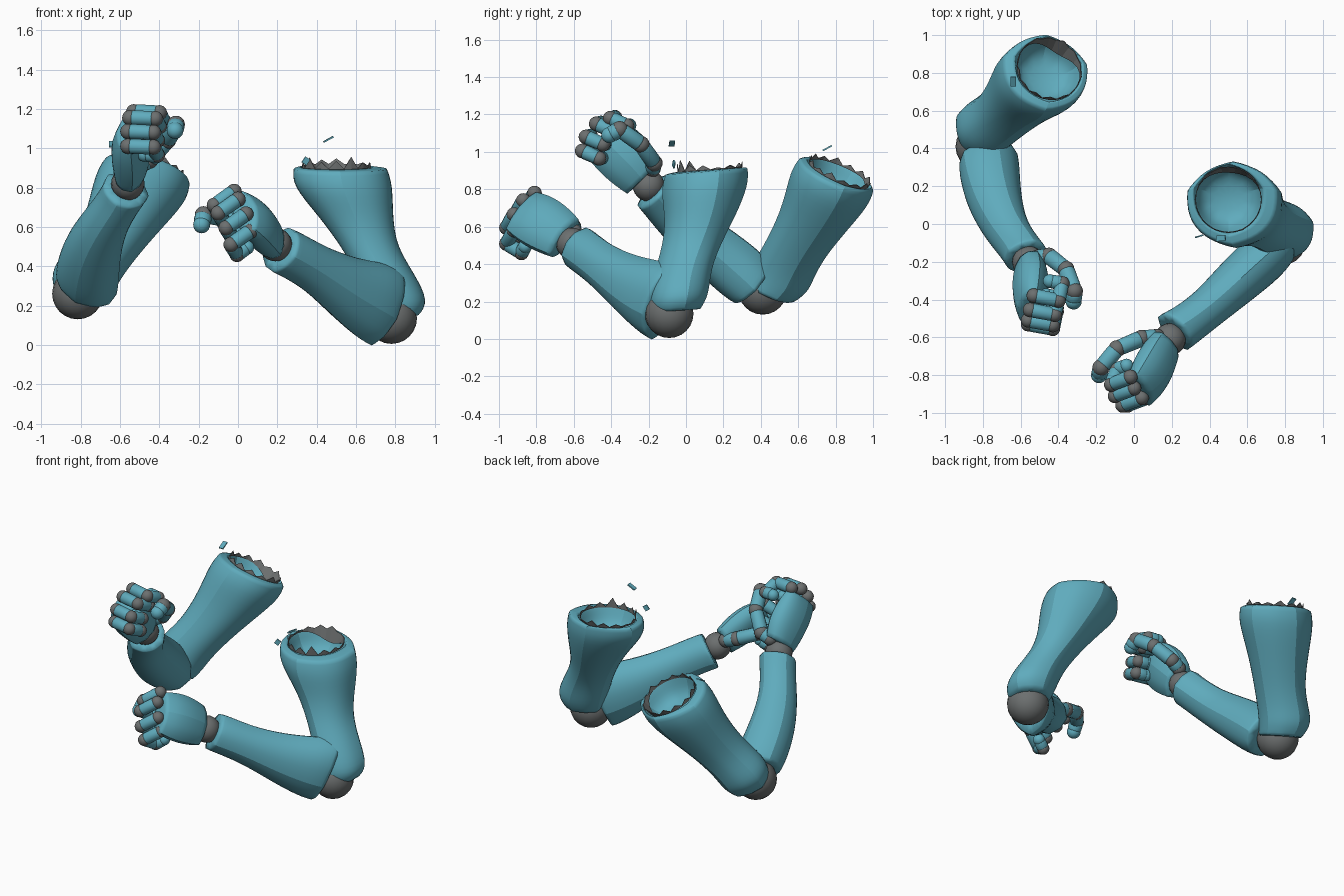
import bpy, bmesh, math, random
from mathutils import Vector as V, Matrix

random.seed(4)
if "Cube" in bpy.data.objects:
    bpy.data.objects.remove(bpy.data.objects["Cube"])


def material(name, rgb):
    m = bpy.data.materials.new(name)
    m.use_nodes = True
    m.diffuse_color = (*rgb, 1)
    m.node_tree.nodes["Principled BSDF"].inputs["Base Color"].default_value = (*rgb, 1)
    return m


teal = material("teal shell", (0.115, 0.41, 0.51))
grey = material("joint grey", (0.15, 0.16, 0.16))


def finish(bm, name, mat, smooth=True):
    bmesh.ops.recalc_face_normals(bm, faces=bm.faces)
    me = bpy.data.meshes.new(name)
    for f in bm.faces:
        f.smooth = smooth
    bm.to_mesh(me)
    bm.free()
    ob = bpy.data.objects.new(name, me)
    bpy.context.collection.objects.link(ob)
    me.materials.append(mat)
    return ob


def frame(normal, side):
    n = V(normal).normalized()
    a = V(side)
    a = (a - n * a.dot(n)).normalized()
    return a, n.cross(a), n


def loft(name, sections, normal, side, sharp_ends=(0, -1)):
    """Subdivided shell through elliptical sections (centre, half width, half depth)."""
    a, b, _ = frame(normal, side)
    bm = bmesh.new()
    crease = bm.edges.layers.float.new("crease_edge")
    sides = 10
    rings = []
    for c, ra, rb in sections:
        ring = []
        for i in range(sides):
            t = math.tau * (i + 0.5) / sides
            ring.append(bm.verts.new(V(c) + (a * ra * math.cos(t) + b * rb * math.sin(t)) * 1.06))
        rings.append(ring)
    for lo, hi in zip(rings, rings[1:]):
        for i in range(sides):
            j = (i + 1) % sides
            bm.faces.new((lo[i], lo[j], hi[j], hi[i]))
    bm.faces.new(rings[0])
    bm.faces.new(rings[-1])
    # long ridges down the shell
    for lo, hi in zip(rings, rings[1:]):
        for i in (0, 2, 4, 7):
            e = bm.edges.get((lo[i], hi[i]))
            e[crease] = 0.5
            e.smooth = False
    for k in sharp_ends:
        for i in range(sides):
            bm.edges.get((rings[k][i], rings[k][i - 1]))[crease] = 0.75
    ob = finish(bm, name, teal)
    mod = ob.modifiers.new("Subdivision", "SUBSURF")
    mod.levels = mod.render_levels = 2


def ball(name, c, r, mat):
    bm = bmesh.new()
    bmesh.ops.create_uvsphere(bm, u_segments=20, v_segments=12, radius=r,
                              matrix=Matrix.Translation(c))
    finish(bm, name, mat)


def digit(name, points, r):
    """Chain of tapered links with grey balls at the joints and a rounded tip."""
    pts = [V(p) for p in points]
    for i, (p, q) in enumerate(zip(pts, pts[1:])):
        d = q - p
        m = Matrix.Translation((p + q) / 2) @ d.to_track_quat("Z", "Y").to_matrix().to_4x4()
        bm = bmesh.new()
        bmesh.ops.create_cone(bm, cap_ends=True, segments=14, radius1=r, radius2=r * 0.95,
                              depth=d.length * 0.9, matrix=m)
        ob = finish(bm, f"{name}_link_{i + 1}", teal)
        bev = ob.modifiers.new("Bevel", "BEVEL")
        bev.width, bev.segments = r * 0.35, 3
        ball(f"{name}_joint_{i + 1}", p, r, grey)
    ball(f"{name}_tip", pts[-1], r * 0.95, teal)


def torn_edge(name, c, normal, r, back):
    """Ragged wall round the opening: tall splinters in front, folded inward at the back."""
    a, b, n = frame(normal, (1, 0, 0))
    bm = bmesh.new()
    count = 28
    low, high = [], []
    for i in range(count):
        t = math.tau * i / count
        out = (a * math.cos(t) + b * math.sin(t)) * r
        fold = max(0, math.cos(t - back)) ** 3
        front = max(0, -math.cos(t - back))
        h = 0.002
        if i % 2:
            h += random.uniform(0.0, 0.03) + front * random.uniform(0.0, 0.05)
        low.append(bm.verts.new(V(c) + out * (1 - 0.2 * fold) - n * (0.004 + 0.066 * fold)))
        high.append(bm.verts.new(V(c) + out + n * h))
    for i in range(count):
        j = (i + 1) % count
        bm.faces.new((low[i], low[j], high[j], high[i]))
    ob = finish(bm, name, grey, False)
    mod = ob.modifiers.new("Solidify", "SOLIDIFY")
    mod.thickness = 0.004


def shard(name, c, size, turn):
    bm = bmesh.new()
    m = Matrix.Translation(c) @ Matrix.Rotation(turn[0], 4, "Z") @ Matrix.Rotation(turn[1], 4, "Y")
    bmesh.ops.create_cube(bm, size=1, matrix=m @ Matrix.Diagonal((*size, 1)))
    finish(bm, name, teal, False)


def arm(side, upper, upper_n, opening, fore, fore_n, fore_side, elbow, wrist,
        palm, knuckles, bend, curl, thumb, back):
    n = V(upper_n).normalized()
    o = V(opening)
    # upper arm, rolling over its lip into a hollow
    hollow = [(o, 0.185, 0.18), (o - n * 0.03, 0.17, 0.17), (o - n * 0.15, 0.13, 0.12)]
    loft(side + "_upper_arm", upper + hollow, upper_n, (1, 0, 0), (0, len(upper) - 1, len(upper)))
    torn_edge(side + "_torn_edge", o, upper_n, 0.176, back)
    # forearm and main joints
    loft(side + "_forearm", fore, fore_n, fore_side)
    ball(side + "_elbow", elbow, 0.13, grey)
    ball(side + "_wrist", wrist, 0.085, grey)
    # fist
    ks = [V(k) for k in knuckles]
    loft(side + "_palm", palm, V(palm[-1][0]) - V(palm[0][0]), ks[-1] - ks[0])
    for k, label in zip(ks, ("index", "middle", "ring", "little")):
        second = k + V(bend)
        third = second + V(curl)
        digit(f"{side}_{label}_finger", (k, second, third, third - V(bend) * 0.5), 0.039)
    digit(side + "_thumb", thumb, 0.045)


arm("left",
    [((0.80, -0.05, 0.15), 0.12, 0.12), ((0.81, -0.04, 0.22), 0.16, 0.155),
     ((0.75, -0.02, 0.36), 0.145, 0.145), ((0.665, 0.03, 0.50), 0.14, 0.15),
     ((0.60, 0.08, 0.65), 0.185, 0.18), ((0.53, 0.10, 0.81), 0.255, 0.225),
     ((0.52, 0.11, 0.895), 0.235, 0.21)],
    (0, -0.07, 1), (0.50, 0.13, 0.905),
    [((0.75, -0.12, 0.19), 0.12, 0.205), ((0.69, -0.175, 0.22), 0.135, 0.205),
     ((0.55, -0.30, 0.285), 0.125, 0.16), ((0.40, -0.44, 0.385), 0.105, 0.12),
     ((0.28, -0.53, 0.455), 0.11, 0.12), ((0.215, -0.57, 0.485), 0.118, 0.118)],
    (-0.674, -0.606, 0.423), (-0.669, 0.744, 0),
    (0.78, -0.09, 0.135), (0.19, -0.61, 0.51),
    [((0.165, -0.645, 0.535), 0.125, 0.075), ((0.12, -0.73, 0.59), 0.15, 0.095),
     ((0.07, -0.82, 0.645), 0.15, 0.09), ((0.03, -0.88, 0.68), 0.13, 0.06)],
    [(-0.02, -0.81, 0.78), (0.0, -0.87, 0.74), (0.04, -0.92, 0.665), (0.065, -0.92, 0.58)],
    (-0.10, -0.04, -0.07), (0.03, 0.08, -0.05),
    [(0.12, -0.60, 0.57), (0.04, -0.605, 0.60), (-0.09, -0.66, 0.65),
     (-0.175, -0.76, 0.66), (-0.185, -0.80, 0.61)],
    1.5)

arm("right",
    [((-0.80, 0.45, 0.25), 0.13, 0.13), ((-0.795, 0.50, 0.31), 0.16, 0.155),
     ((-0.765, 0.53, 0.38), 0.165, 0.155), ((-0.675, 0.59, 0.49), 0.155, 0.15),
     ((-0.58, 0.69, 0.65), 0.19, 0.175), ((-0.495, 0.77, 0.81), 0.24, 0.22),
     ((-0.465, 0.805, 0.88), 0.225, 0.205)],
    (0.25, 0.38, 0.88), (-0.45, 0.82, 0.885),
    [((-0.775, 0.35, 0.30), 0.16, 0.14), ((-0.77, 0.29, 0.355), 0.165, 0.155),
     ((-0.745, 0.13, 0.49), 0.145, 0.145), ((-0.68, -0.03, 0.62), 0.115, 0.12),
     ((-0.60, -0.13, 0.735), 0.11, 0.115), ((-0.57, -0.175, 0.79), 0.118, 0.115)],
    (0.297, -0.697, 0.651), (0.85, -0.05, -0.44),
    (-0.815, 0.41, 0.26), (-0.56, -0.20, 0.82),
    [((-0.55, -0.225, 0.86), 0.12, 0.075), ((-0.545, -0.29, 0.94), 0.15, 0.095),
     ((-0.55, -0.385, 1.03), 0.15, 0.09), ((-0.55, -0.45, 1.09), 0.13, 0.06)],
    [(-0.53, -0.38, 1.185), (-0.55, -0.455, 1.155), (-0.56, -0.51, 1.085), (-0.56, -0.53, 1.01)],
    (0.13, -0.025, -0.005), (0.02, 0.09, -0.04),
    [(-0.51, -0.18, 0.91), (-0.45, -0.17, 0.94), (-0.36, -0.24, 1.04),
     (-0.315, -0.355, 1.12), (-0.32, -0.41, 1.09)],
    1.1)

# loose fragments floating by the torn openings
shard("left_fragment_low", (0.345, -0.065, 0.935), (0.03, 0.008, 0.035), (0.3, 0.6))
shard("left_fragment_high", (0.46, -0.075, 1.045), (0.055, 0.03, 0.008), (0.1, -0.5))
shard("right_fragment", (-0.64, 0.755, 1.02), (0.055, 0.03, 0.008), (math.pi / 2, -0.5))
